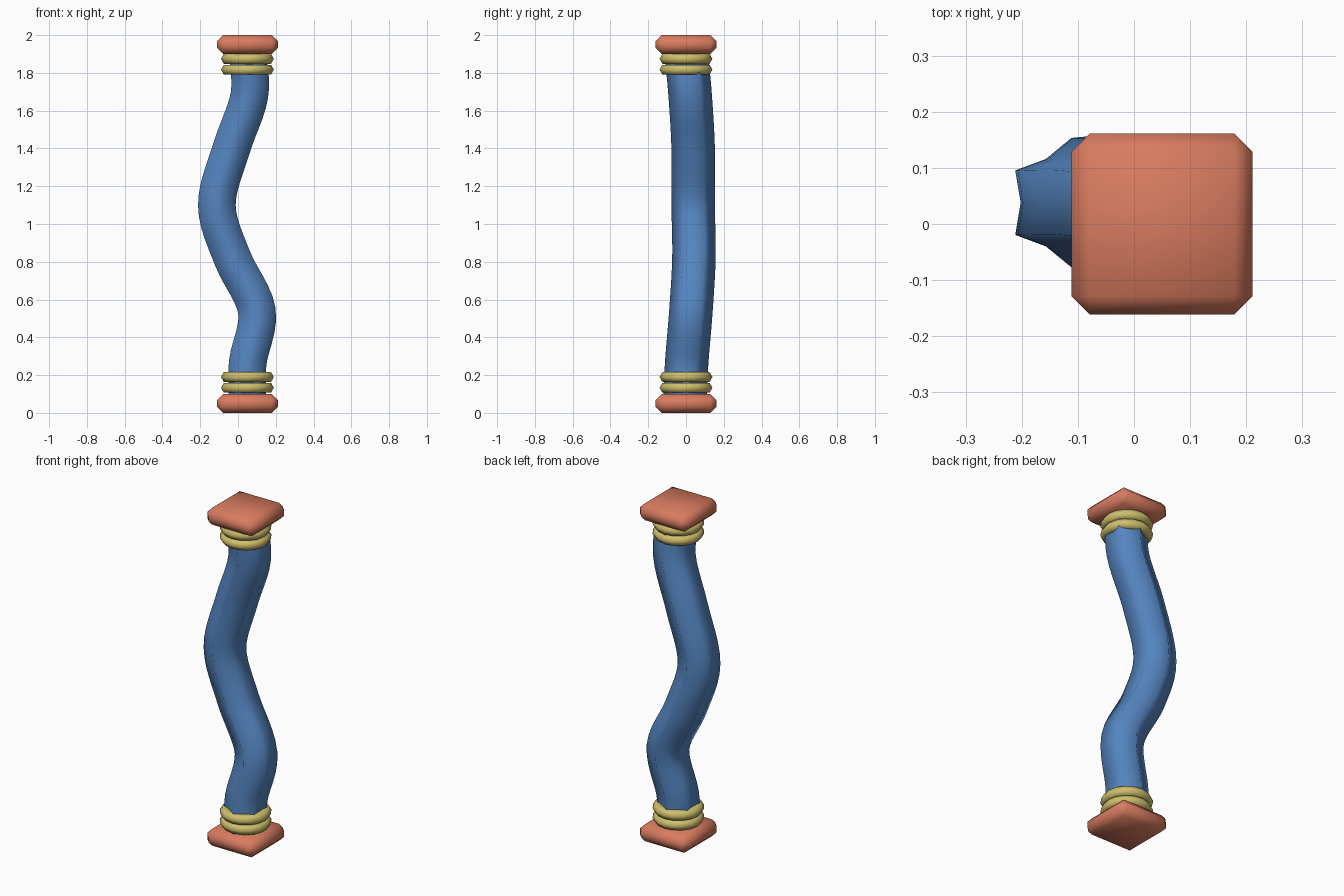
import bpy, bmesh, math
from mathutils import Vector

if "Cube" in bpy.data.objects:
    bpy.data.objects.remove(bpy.data.objects["Cube"])

CX = 0.05  # x of the column foot and head


def material(name, rgb):
    m = bpy.data.materials.new(name)
    m.diffuse_color = (*rgb, 1)
    m.use_nodes = True
    m.node_tree.nodes["Principled BSDF"].inputs["Base Color"].default_value = m.diffuse_color
    return m


TERRACOTTA = material("terracotta", (0.69, 0.20, 0.115))
GOLD = material("gold", (0.62, 0.52, 0.15))
BLUE = material("blue", (0.09, 0.235, 0.53))


def add_object(name, bm, mat):
    bmesh.ops.recalc_face_normals(bm, faces=bm.faces)
    for f in bm.faces:
        f.smooth = True
    me = bpy.data.meshes.new(name)
    bm.to_mesh(me)
    bm.free()
    me.materials.append(mat)
    ob = bpy.data.objects.new(name, me)
    bpy.context.collection.objects.link(ob)
    return ob


def loft(bm, rings, closed=False):
    """Skin a list of vertex loops with quads."""
    n = len(rings[0])
    pairs = list(zip(rings, rings[1:])) + ([(rings[-1], rings[0])] if closed else [])
    for a, b in pairs:
        for i in range(n):
            j = (i + 1) % n
            bm.faces.new((a[i], a[j], b[j], b[i]))


# Chamfered square slabs at foot and head
def slab(name, z):
    bm = bmesh.new()
    bmesh.ops.create_cube(bm, size=1)
    for v in bm.verts:
        v.co = Vector((v.co.x * 0.322 + CX, v.co.y * 0.322, v.co.z * 0.1 + z))
    bmesh.ops.bevel(bm, geom=bm.edges[:], offset=0.032, segments=1,
                    profile=0.5, affect='EDGES')
    add_object(name, bm, TERRACOTTA)


# Collar rings with a six-sided section
def collar(name, z, sides=16, major=0.11, minor=0.03):
    bm = bmesh.new()
    rings = []
    for i in range(sides):
        a = math.tau * i / sides
        ring = []
        for k in range(6):
            b = math.tau * k / 6
            r = major + minor * math.cos(b)
            ring.append(bm.verts.new((CX + r * math.cos(a), r * math.sin(a),
                                      z + minor * math.sin(b))))
        rings.append(ring)
    loft(bm, rings, closed=True)
    add_object(name, bm, GOLD)


slab("base_slab", 0.05)
slab("top_slab", 1.95)
for i, z in enumerate((0.133, 0.19)):
    collar(f"lower_collar_{i + 1}", z)
    collar(f"upper_collar_{i + 1}", 2.007 - z)

# Winding shaft: centre line points, smoothed with a Catmull-Rom spline
PATH = [Vector(p) for p in (
    (0.05, -0.005, 0.08), (0.052, 0.004, 0.27), (0.10, 0.026, 0.54), (-0.03, 0.042, 0.82),
    (-0.112, 0.038, 1.10), (-0.035, 0.038, 1.40), (0.06, 0.022, 1.68), (0.05, 0.0, 1.92))]


def spline(points, steps):
    pts = [2 * points[0] - points[1]] + points + [2 * points[-1] - points[-2]]
    out = []
    for i in range(1, len(pts) - 2):
        p0, p1, p2, p3 = pts[i - 1:i + 3]
        for s in range(steps):
            t = s / steps
            out.append(0.5 * (2 * p1 + (p2 - p0) * t + (2 * p0 - 5 * p1 + 4 * p2 - p3) * t * t
                              + (3 * p1 - p0 - 3 * p2 + p3) * t ** 3))
    return out + [points[-1]]


# Fluted six-point section swept along the path
bm = bmesh.new()
centres = spline(PATH, 6)
rings = []
for i, c in enumerate(centres):
    if 0 < i < len(centres) - 1:
        tangent = (centres[i + 1] - centres[i - 1]).normalized()
    else:
        tangent = Vector((0, 0, 1))
    side = Vector((0, 1, 0)).cross(tangent).normalized()
    back = tangent.cross(side)
    ring = []
    for k in range(12):
        a = math.tau * k / 12
        r = 0.115 if k % 2 else 0.09
        ring.append(bm.verts.new(c + side * r * math.cos(a) + back * r * math.sin(a)))
    rings.append(ring)
loft(bm, rings)
bm.faces.new(rings[0][::-1])
bm.faces.new(rings[-1])
add_object("winding_shaft", bm, BLUE)
